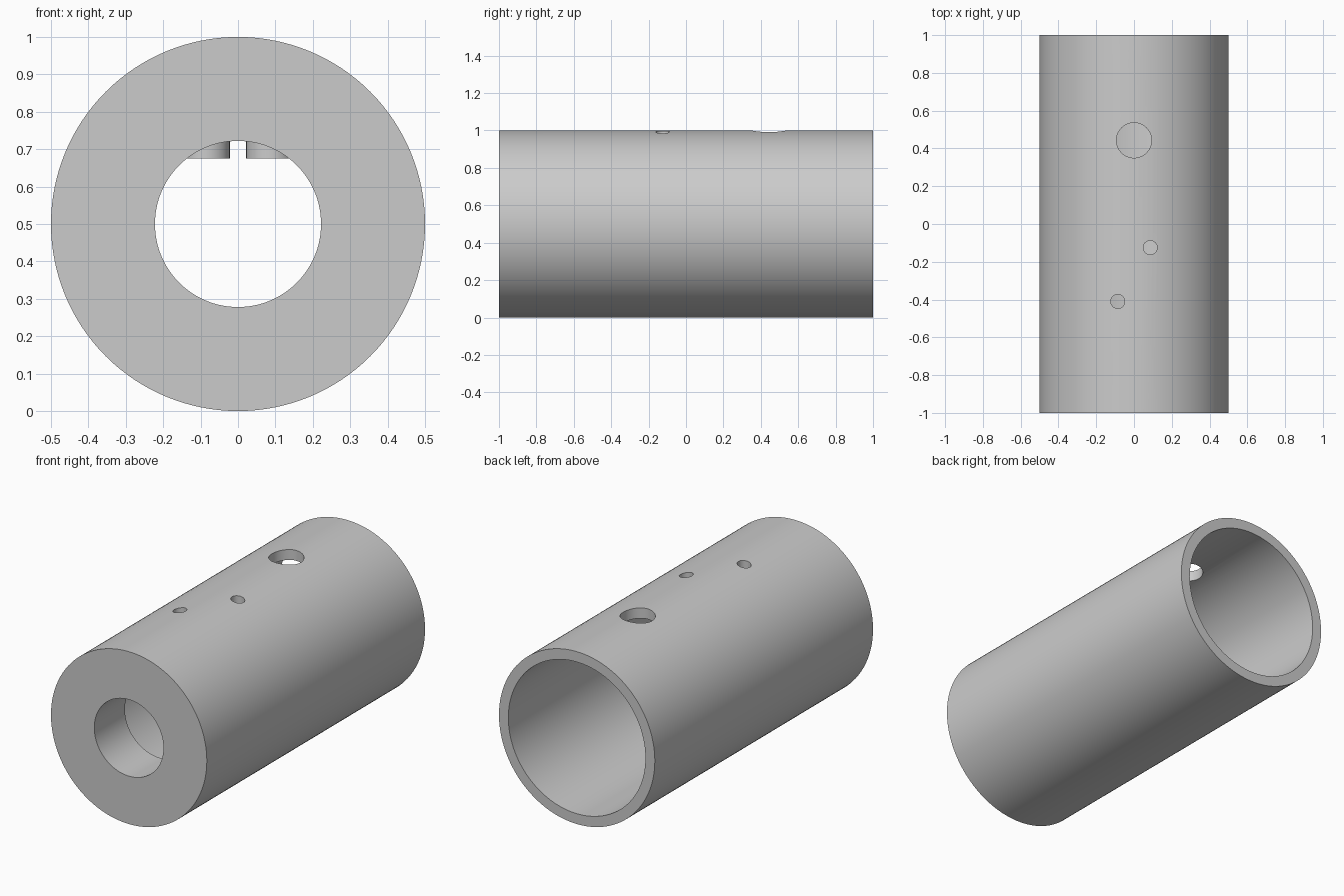
import bpy
import math

cube = bpy.data.objects.get("Cube")
if cube:
    bpy.data.objects.remove(cube, do_unlink=True)

# Single grey material
grey = bpy.data.materials.new("plain_grey")
grey.use_nodes = True
colour = (0.6, 0.6, 0.6, 1)
grey.diffuse_color = colour
grey.node_tree.nodes["Principled BSDF"].inputs["Base Color"].default_value = colour

AXIS_Z = 0.5


def cylinder(name, radius, depth, location, along_y=False, sides=64):
    bpy.ops.mesh.primitive_cylinder_add(vertices=sides, radius=radius, depth=depth, location=location)
    obj = bpy.context.object
    obj.name = name
    if along_y:
        obj.rotation_euler.x = math.pi / 2
    bpy.ops.object.transform_apply(location=True, rotation=True, scale=True)
    obj.data.materials.append(grey)
    return obj


def lengthwise(name, radius, y0, y1):
    return cylinder(name, radius, y1 - y0, (0, (y0 + y1) / 2, AXIS_Z), True, 128)


def upright(name, radius, x, y, z0, z1):
    return cylinder(name, radius, z1 - z0, (x, y, (z0 + z1) / 2))


def combine(target, tool, operation):
    """Apply a boolean and discard its tool."""
    tool.hide_render = True
    mod = target.modifiers.new(tool.name, "BOOLEAN")
    mod.operation = operation
    mod.solver = "EXACT"
    mod.object = tool
    bpy.context.view_layer.objects.active = target
    bpy.ops.object.modifier_apply(modifier=mod.name)
    bpy.data.objects.remove(tool, do_unlink=True)


# Outer sleeve, wide rear bore and narrow bore through the thick front wall
body = lengthwise("tube_body", 0.5, -1, 1)
combine(body, lengthwise("rear_bore", 0.44, -0.72, 1.2), "DIFFERENCE")
combine(body, lengthwise("front_bore", 0.222, -1.2, -0.5), "DIFFERENCE")

# Two screw bosses hanging from the ceiling, each drilled through
for x, y in ((-0.086, -0.41), (0.086, -0.125)):
    combine(body, upright("screw_boss", 0.064, x, y, 0.675, 0.96), "UNION")
    combine(body, upright("screw_hole", 0.037, x, y, 0.6, 1.1), "DIFFERENCE")

# Large access hole in the top wall
combine(body, upright("access_hole", 0.093, 0, 0.443, 0.7, 1.1), "DIFFERENCE")

bpy.ops.object.select_all(action="DESELECT")
body.select_set(True)
bpy.context.view_layer.objects.active = body
bpy.ops.object.shade_smooth_by_angle(angle=math.radians(30))
